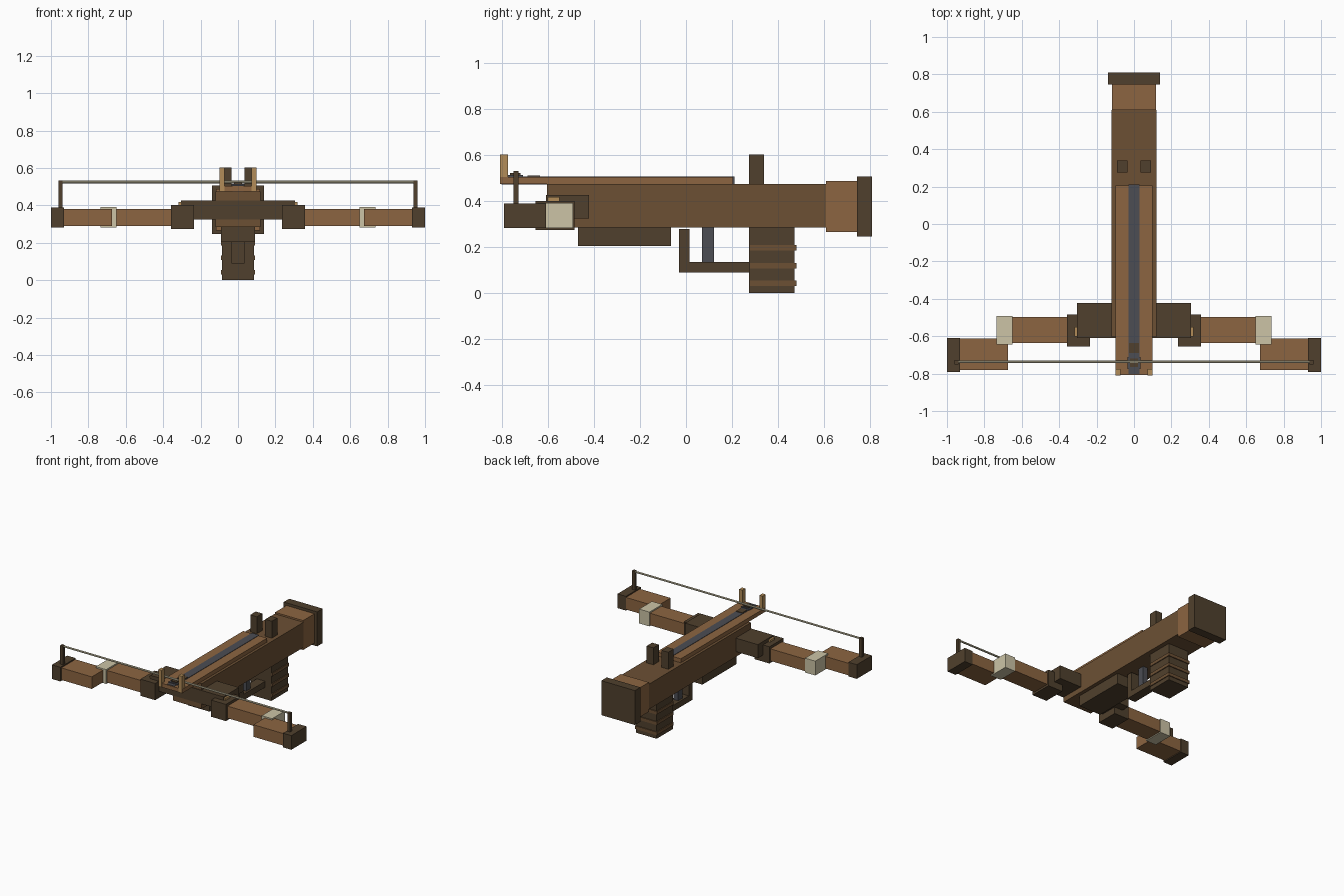
import bpy
import math

if "Cube" in bpy.data.objects:
    bpy.data.objects.remove(bpy.data.objects["Cube"])


def srgb(r, g, b):
    f = lambda c: c / 12.92 if c <= 0.04045 else ((c + 0.055) / 1.055) ** 2.4
    return (f(r / 255), f(g / 255), f(b / 255), 1.0)


def material(name, r, g, b):
    m = bpy.data.materials.new(name)
    m.diffuse_color = srgb(r, g, b)
    m.use_nodes = True
    m.node_tree.nodes["Principled BSDF"].inputs["Base Color"].default_value = m.diffuse_color
    return m


BROWN = material("mid_brown_wood", 108, 80, 52)
LIGHT = material("light_brown_wood", 140, 101, 65)
DARK = material("dark_brown_wood", 80, 64, 45)
TAN = material("tan_wood", 178, 140, 88)
CREAM = material("cream_binding", 204, 196, 166)
STEEL = material("dark_steel", 76, 77, 83)


def box(name, mat, x, y, z):
    """Box from (min, max) ranges on each axis."""
    bpy.ops.mesh.primitive_cube_add(size=1)
    o = bpy.context.object
    o.name = name
    for v in o.data.vertices:
        v.co = [r[0] if c < 0 else r[1] for c, r in zip(v.co, (x, y, z))]
    o.data.materials.append(mat)
    return o


def mid(name, mat, half, y, z):
    """Box centred on x = 0."""
    return box(name, mat, (-half, half), y, z)


def pair(name, mat, x, y, z):
    """Box on the right plus its mirror image on the left."""
    box(name + "_right", mat, x, y, z)
    box(name + "_left", mat, (-x[1], -x[0]), y, z)


# Stock and butt
mid("stock", BROWN, 0.12, (-0.605, 0.61), (0.285, 0.475))
mid("rear_stock", LIGHT, 0.117, (0.61, 0.745), (0.265, 0.487))
mid("butt_plate", DARK, 0.14, (0.745, 0.81), (0.247, 0.507))
mid("fore_grip", DARK, 0.092, (-0.47, -0.065), (0.205, 0.285))

# Rail with bolt groove, string catch and sights
mid("rail", LIGHT, 0.10, (-0.808, 0.205), (0.475, 0.505))
mid("bolt_groove", STEEL, 0.03, (-0.802, 0.21), (0.472, 0.508))
mid("rail_catch", DARK, 0.026, (-0.69, -0.635), (0.50, 0.512))
mid("string_nut", STEEL, 0.036, (-0.775, -0.71), (0.50, 0.514))
mid("nut_cap", DARK, 0.022, (-0.765, -0.72), (0.51, 0.522))
pair("front_prong", TAN, (0.071, 0.098), (-0.81, -0.775), (0.475, 0.603))
pair("rear_sight", DARK, (0.035, 0.09), (0.275, 0.34), (0.47, 0.603))

# Handle with raised bands
mid("handle", DARK, 0.086, (0.275, 0.473), (0.0, 0.29))
for i, z in enumerate((0.03, 0.107, 0.186)):
    mid(f"handle_band_{i + 1}", BROWN, 0.092, (0.278, 0.48), (z, z + 0.024))

# Trigger and guard
mid("guard_front", DARK, 0.035, (-0.03, 0.015), (0.09, 0.278))
mid("guard_bottom", DARK, 0.035, (0.015, 0.275), (0.09, 0.135))
mid("trigger", STEEL, 0.02, (0.07, 0.122), (0.135, 0.285))

# Bow: crossbar, clamps, stepped limbs, bindings, tips
mid("crossbar", DARK, 0.304, (-0.61, -0.423), (0.325, 0.427))
pair("clamp_wedge", TAN, (0.285, 0.319), (-0.602, -0.55), (0.38, 0.417))
pair("limb_clamp", DARK, (0.234, 0.357), (-0.654, -0.485), (0.275, 0.401))
pair("inner_limb", LIGHT, (0.35, 0.70), (-0.635, -0.497), (0.29, 0.381))
pair("limb_binding", CREAM, (0.65, 0.736), (-0.645, -0.492), (0.283, 0.391))
pair("outer_limb", LIGHT, (0.675, 0.94), (-0.78, -0.612), (0.29, 0.381))
pair("limb_tip", DARK, (0.93, 1.0), (-0.792, -0.61), (0.283, 0.39))
pair("string_post", DARK, (0.937, 0.96), (-0.75, -0.728), (0.385, 0.532))

# Bow string
bpy.ops.mesh.primitive_cylinder_add(vertices=8, radius=0.007, depth=1.88,
                                    location=(0, -0.737, 0.525),
                                    rotation=(0, math.pi / 2, 0))
string = bpy.context.object
string.name = "bow_string"
string.data.materials.append(CREAM)
